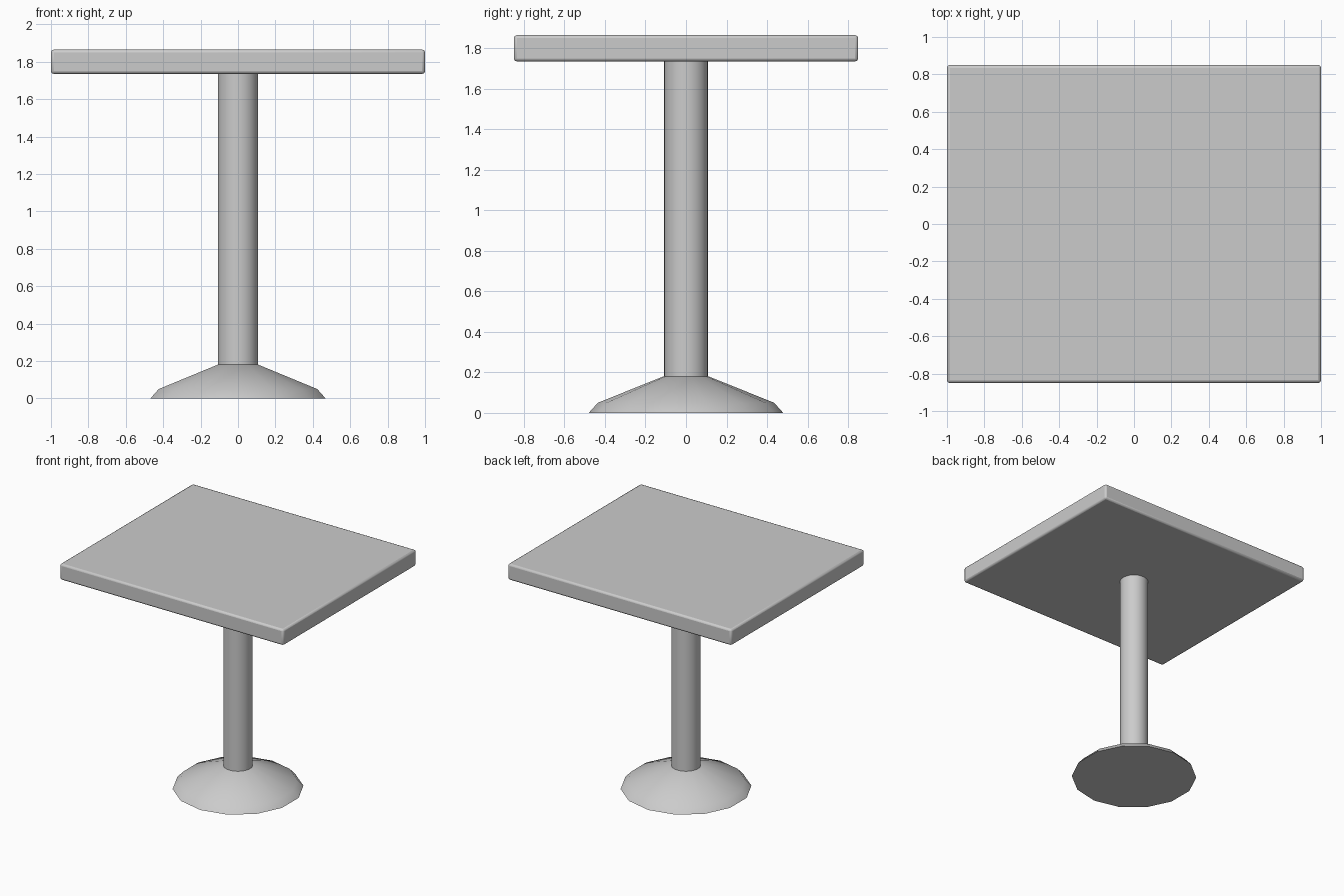
import bpy, bmesh, math

if "Cube" in bpy.data.objects:
    bpy.data.objects.remove(bpy.data.objects["Cube"])


def lathe(name, profile, sides, angle=0.0):
    """Closed solid of revolution from (radius, z) points."""
    bm = bmesh.new()
    rings = []
    for r, z in profile:
        rings.append([bm.verts.new((r * math.cos(angle + 2 * math.pi * i / sides),
                                    r * math.sin(angle + 2 * math.pi * i / sides), z))
                      for i in range(sides)])
    for a, b in zip(rings, rings[1:]):
        for i in range(sides):
            j = (i + 1) % sides
            bm.faces.new((a[i], a[j], b[j], b[i]))
    bm.faces.new(rings[0][::-1])
    bm.faces.new(rings[-1])
    mesh = bpy.data.meshes.new(name)
    bm.to_mesh(mesh)
    bm.free()
    obj = bpy.data.objects.new(name, mesh)
    bpy.context.collection.objects.link(obj)
    return obj


def smooth(obj, degrees):
    bpy.ops.object.select_all(action='DESELECT')
    obj.select_set(True)
    bpy.context.view_layer.objects.active = obj
    bpy.ops.object.shade_smooth_by_angle(angle=math.radians(degrees))


# Tabletop: slab with softened edges
bpy.ops.mesh.primitive_cube_add(size=1, location=(0, 0, 1.80))
top = bpy.context.object
top.name = "tabletop"
top.scale = (2.0, 1.70, 0.13)
bpy.ops.object.transform_apply(location=False, rotation=False, scale=True)
bevel = top.modifiers.new("soft_edges", 'BEVEL')
bevel.width = 0.015
bevel.segments = 2
smooth(top, 50)

# Round column
column = lathe("column", [(0.108, 0.15), (0.108, 1.74)], 32)
smooth(column, 40)

# Flared foot with a low side count and a chamfered rim
foot = lathe("foot", [(0.48, 0.0), (0.435, 0.05), (0.112, 0.18)], 14, math.pi / 14)
smooth(foot, 30)
